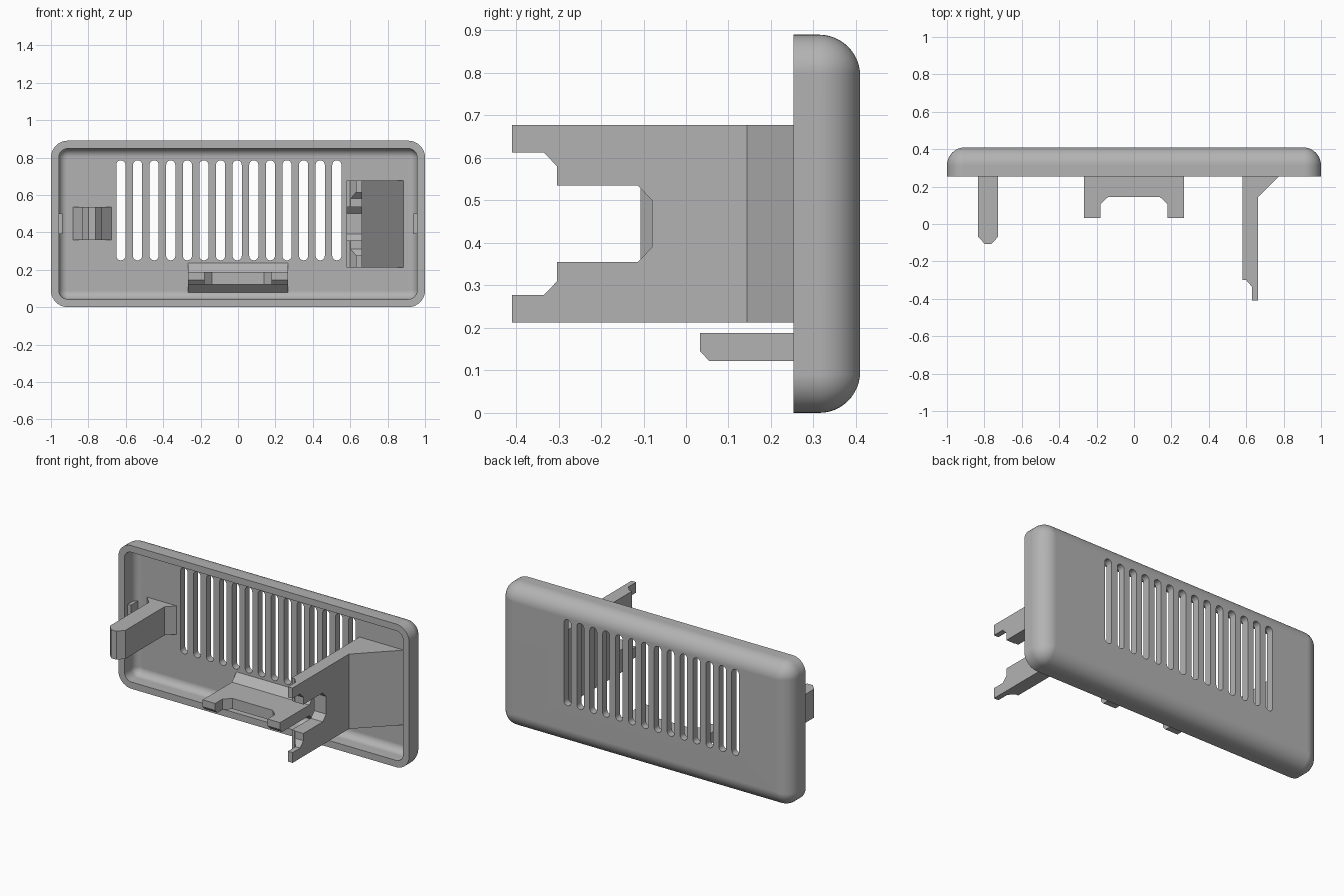
import bpy, bmesh, math
from mathutils import Vector

cube = bpy.data.objects.get("Cube")
if cube:
    bpy.data.objects.remove(cube, do_unlink=True)

# Single grey plastic
plastic = bpy.data.materials.new("grey plastic")
plastic.use_nodes = True
GREY = (0.45, 0.45, 0.45, 1)
plastic.diffuse_color = GREY
plastic.node_tree.nodes["Principled BSDF"].inputs["Base Color"].default_value = GREY

MID_Z = 0.445
RIM, FLOOR, BACK = 0.253, 0.365, 0.41
ROOT = FLOOR + 0.01      # parts sink a little into the panel floor


def finish(name, bm):
    bmesh.ops.recalc_face_normals(bm, faces=bm.faces)
    mesh = bpy.data.meshes.new(name)
    bm.to_mesh(mesh)
    bm.free()
    mesh.materials.append(plastic)
    obj = bpy.data.objects.new(name, mesh)
    bpy.context.collection.objects.link(obj)
    return obj


def add_prism(bm, points, axis, lo, hi):
    """Extrude a 2D profile along an axis (the other two axes in order)."""
    def place(p, t):
        c = list(p)
        c.insert(axis, t)
        return Vector(c)
    face = bm.faces.new([bm.verts.new(place(p, lo)) for p in points])
    move = place((0, 0), hi - lo)
    new = bmesh.ops.extrude_face_region(bm, geom=[face])["geom"]
    verts = [g for g in new if isinstance(g, bmesh.types.BMVert)]
    bmesh.ops.translate(bm, verts=verts, vec=move)


def prism(name, points, axis, lo, hi):
    bm = bmesh.new()
    add_prism(bm, points, axis, lo, hi)
    return finish(name, bm)


def activate(obj):
    bpy.ops.object.select_all(action='DESELECT')
    obj.select_set(True)
    bpy.context.view_layer.objects.active = obj


def cut(obj, cutter):
    cutter.hide_render = True
    mod = obj.modifiers.new("cut", 'BOOLEAN')
    mod.operation, mod.solver, mod.object = 'DIFFERENCE', 'EXACT', cutter
    activate(obj)
    bpy.ops.object.modifier_apply(modifier=mod.name)
    bpy.data.objects.remove(cutter, do_unlink=True)


def arc(cx, cz, r, start, sweep, steps):
    return [(cx + r * math.cos(a), cz + r * math.sin(a))
            for a in (math.radians(start + sweep * i / steps) for i in range(steps + 1))]


def rounded_ring(bm, inset, y):
    r = max(0.09 - inset, 0.004)
    w, h = 1 - inset - r, MID_Z - inset - r
    pts = []
    for i, (sx, sz) in enumerate([(1, 1), (-1, 1), (-1, -1), (1, -1)]):
        pts += arc(sx * w, MID_Z + sz * h, r, 90 * i, 90, 10)
    return [bm.verts.new((x, y, z)) for x, z in pts]


# Hollow panel: rings run from the inner floor, over the rim, to the back
WALL, IN_R, OUT_R, STEPS = 0.042, 0.045, 0.097, 12
angles = [math.pi / 2 * i / STEPS for i in range(STEPS + 1)]
inner = [(WALL + IN_R * (1 - math.cos(a)), FLOOR - IN_R * (1 - math.sin(a))) for a in angles]
outer = [(OUT_R * (1 - math.cos(a)), BACK - OUT_R * (1 - math.sin(a))) for a in angles]
path = inner[::-1] + [(WALL, RIM), (0, RIM)] + outer

bm = bmesh.new()
rings = [rounded_ring(bm, *p) for p in path]
for a, b in zip(rings, rings[1:]):
    n = len(a)
    for i in range(n):
        j = (i + 1) % n
        bm.faces.new((a[i], a[j], b[j], b[i]))
bm.faces.new(rings[0])
bm.faces.new(rings[-1])
panel = finish("vent_panel", bm)

# Row of round-ended vent slots
bm = bmesh.new()
SLOT_R, LOW, HIGH = 0.0245, 0.25, 0.785
for i in range(14):
    x = -0.626 + 0.0888 * i
    outline = (arc(x, HIGH - SLOT_R, SLOT_R, 0, 180, 10)
               + arc(x, LOW + SLOT_R, SLOT_R, 180, 180, 10))
    add_prism(bm, outline, 1, 0.3, 0.5)
cut(panel, finish("slot_cutter", bm))

activate(panel)
bpy.ops.object.shade_smooth_by_angle(angle=math.radians(35))
panel.modifiers.new("even shading", 'WEIGHTED_NORMAL').keep_sharp = True

# Small ribs on the inner end walls
for side, name in ((1, "left_wall_rib"), (-1, "right_wall_rib")):
    prism(name, [(side * 0.937, 0.285), (side * 0.97, 0.285),
                 (side * 0.97, ROOT), (side * 0.937, ROOT)], 2, 0.39, 0.5)

# Long forked clip with a sloped brace
forked = prism("forked_clip", [
    (0.58, ROOT), (0.58, -0.3), (0.6, -0.3), (0.63, -0.335), (0.63, -0.41),
    (0.662, -0.41), (0.662, 0.143), (0.885, FLOOR), (0.885, ROOT)], 2, 0.213, 0.678)
upper = [(-0.5, 0.613), (-0.335, 0.613), (-0.303, 0.58),
         (-0.303, 0.535), (-0.113, 0.535), (-0.08, 0.5)]
lower = [(y, 2 * MID_Z - z) for y, z in reversed(upper)]
cut(forked, prism("fork_cutter", upper + lower, 0, 0.4, 1.0))

# Short snap clip with a flared foot
half = [(0.018, -0.107), (0.053, -0.068), (0.053, FLOOR - 0.05),
        (0.103, FLOOR), (0.103, ROOT)]
prism("snap_clip", [(-0.78 + x, y) for x, y in half]
      + [(-0.78 - x, y) for x, y in reversed(half)], 2, 0.358, 0.535)

# Lower tab with a flared foot and a recess in its front edge
tab = prism("lower_tab", [
    (0.033, 0.188), (0.033, 0.145), (0.055, 0.122), (FLOOR - 0.045, 0.122),
    (FLOOR, 0.078), (ROOT, 0.078), (ROOT, 0.235), (FLOOR, 0.235),
    (FLOOR - 0.045, 0.188)], 0, -0.266, 0.266)
edge = [(0.18, -0.1), (0.18, 0.105), (0.138, 0.145)]
cut(tab, prism("tab_cutter", edge + [(-x, y) for x, y in reversed(edge)], 2, 0, 0.3))
